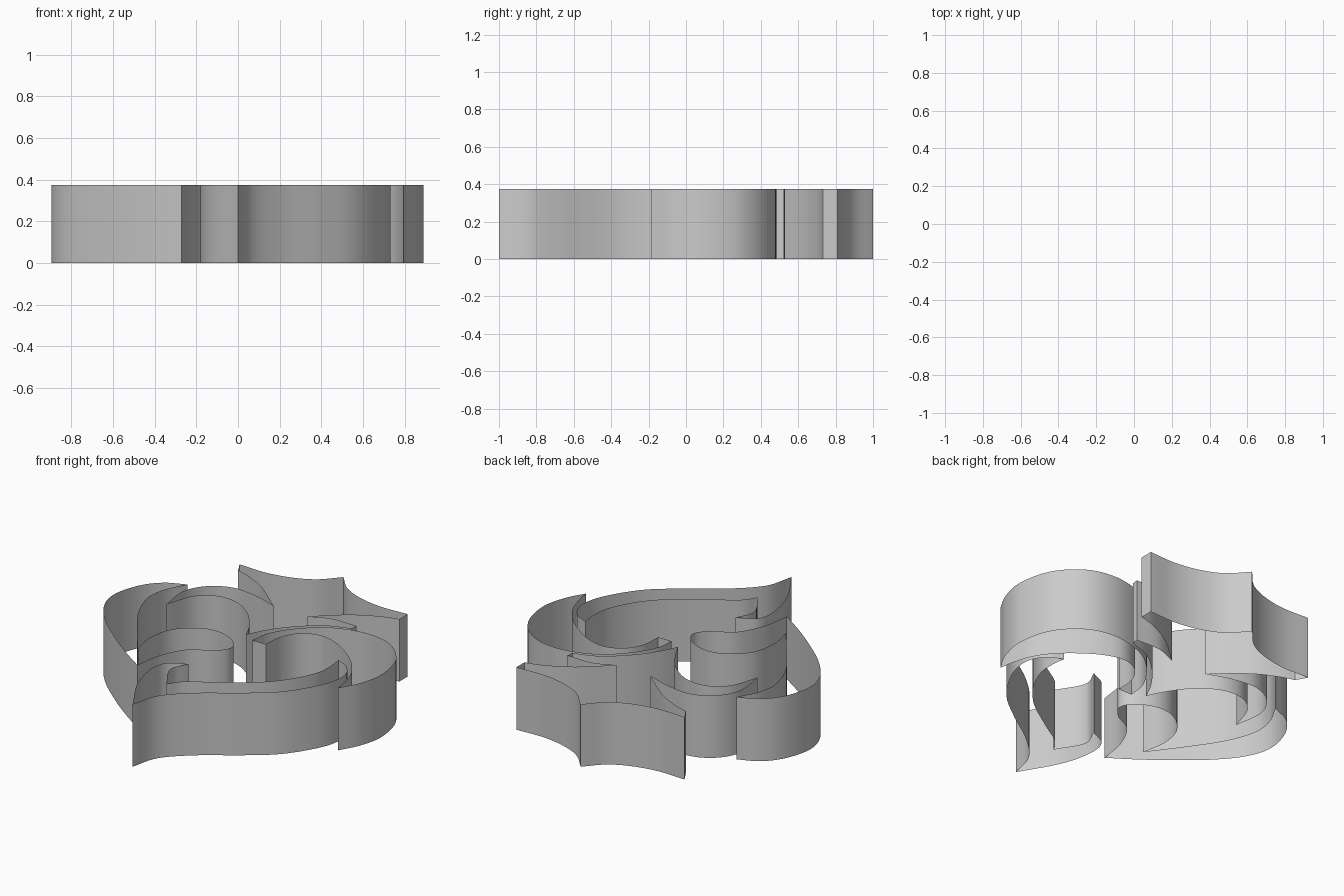
import bpy, bmesh
from mathutils import Vector

HEIGHT = 0.375
STEPS = 7


def smooth_run(points):
    """Catmull-Rom curve through the points, last point left out."""
    p = [Vector(q) for q in points]
    if len(p) == 2:
        return [p[0]]
    p = [2 * p[0] - p[1]] + p + [2 * p[-1] - p[-2]]
    out = []
    for i in range(1, len(p) - 2):
        a, b, c, d = p[i - 1:i + 3]
        for k in range(STEPS):
            t = k / STEPS
            out.append(0.5 * (2 * b + (c - a) * t + (2 * a - 5 * b + 4 * c - d) * t ** 2
                              + (3 * b - a - 3 * c + d) * t ** 3))
    return out


def wall(name, runs):
    """Open-topped upright wall around a closed outline; each run starts at a sharp corner."""
    loop = []
    for i, run in enumerate(runs):
        loop += smooth_run(run + [runs[(i + 1) % len(runs)][0]])
    n = len(loop)
    area = sum(loop[i].x * loop[(i + 1) % n].y - loop[(i + 1) % n].x * loop[i].y for i in range(n))
    if area < 0:
        loop.reverse()
    bm = bmesh.new()
    low = [bm.verts.new((p.x, p.y, 0)) for p in loop]
    high = [bm.verts.new((p.x, p.y, HEIGHT)) for p in loop]
    for i in range(n):
        j = (i + 1) % n
        bm.faces.new((low[i], low[j], high[j], high[i]))
    mesh = bpy.data.meshes.new(name)
    bm.to_mesh(mesh)
    bm.free()
    ob = bpy.data.objects.new(name, mesh)
    bpy.context.collection.objects.link(ob)
    bpy.ops.object.select_all(action='DESELECT')
    ob.select_set(True)
    bpy.context.view_layer.objects.active = ob
    bpy.ops.object.shade_smooth_by_angle(angle=0.6)


# Crown with three tips, a claw on the right and the arched left swirl, meeting in a stem
wall("crown_and_swirl", [
    [(0, 1.0), (0.10, 0.895), (0.225, 0.835), (0.38, 0.805)],
    [(0.56, 0.81)],
    [(0.56, 0.733), (0.45, 0.70), (0.30, 0.62)],
    [(0.13, 0.475), (0.26, 0.525)],
    [(0.42, 0.525)],
    [(0.415, 0.485), (0.27, 0.43), (0.13, 0.31), (0.04, 0.19)],
    [(-0.01, 0.09), (-0.06, 0.19), (-0.15, 0.31), (-0.28, 0.40), (-0.42, 0.41), (-0.53, 0.33)],
    [(-0.59, 0.165), (-0.61, 0.35), (-0.54, 0.48), (-0.41, 0.545), (-0.25, 0.53)],
    [(-0.10, 0.48), (-0.29, 0.64), (-0.42, 0.71)],
    [(-0.52, 0.745)],
    [(-0.557, 0.81), (-0.38, 0.805), (-0.225, 0.835), (-0.10, 0.895)],
])

# Lower band: bottom tip with hook, right underside, inward-curling wave tip
wall("lower_band", [
    [(0, -1), (0.05, -0.83), (0.20, -0.68), (0.40, -0.54), (0.57, -0.40), (0.69, -0.22),
     (0.73, -0.09), (0.72, 0.0), (0.67, 0.07)],
    [(0.59, 0.11), (0.60, 0.03), (0.59, -0.09), (0.515, -0.24), (0.40, -0.37),
     (0.215, -0.50), (0.06, -0.60)],
    [(0.0, -0.68), (-0.09, -0.52)],
    [(-0.05, -0.40), (-0.155, -0.46), (-0.178, -0.58), (-0.13, -0.77)],
])

# Right lobe: broad crescent running from the outer tip over the top to the centre
wall("right_lobe", [
    [(0.795, -0.185), (0.86, -0.06), (0.89, 0.10), (0.84, 0.30), (0.70, 0.44), (0.52, 0.48),
     (0.32, 0.43), (0.17, 0.31), (0.08, 0.17)],
    [(0.06, 0.05)],
    [(0.15, 0.05), (0.16, 0.17), (0.22, 0.27), (0.33, 0.315), (0.45, 0.285), (0.57, 0.21),
     (0.67, 0.12), (0.74, 0.02), (0.775, -0.08)],
])

# Left band: outer left edge with the rounded bud inside
wall("left_band_and_bud", [
    [(-0.27, -0.57), (-0.41, -0.475), (-0.56, -0.36), (-0.74, -0.20), (-0.855, -0.05),
     (-0.895, 0.10), (-0.85, 0.27), (-0.76, 0.38)],
    [(-0.64, 0.435), (-0.705, 0.31), (-0.72, 0.17), (-0.655, -0.01), (-0.53, -0.20)],
    [(-0.39, -0.39), (-0.415, -0.24), (-0.38, -0.09), (-0.265, 0.015), (-0.14, 0.035),
     (-0.02, -0.02), (0.02, -0.10), (-0.04, -0.18), (-0.16, -0.25), (-0.24, -0.40)],
])
